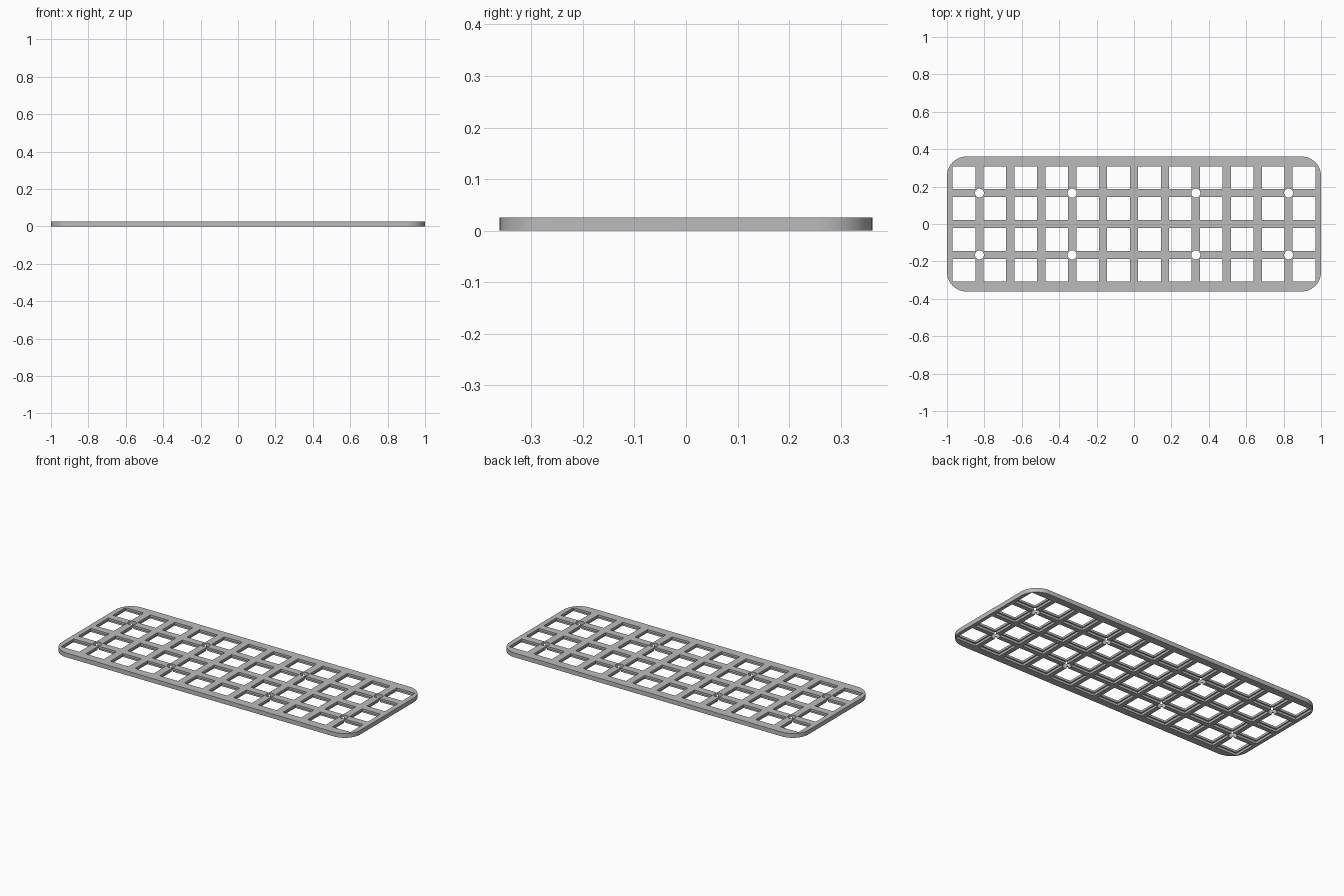
import bpy, bmesh, math
from mathutils import Matrix, Vector

cube = bpy.data.objects.get("Cube")
if cube:
    bpy.data.objects.remove(cube, do_unlink=True)

COLS, ROWS, PITCH = 12, 4, 0.1653
HALF_X, HALF_Y, THICK, CORNER = 1.0, 0.361, 0.026, 0.105
HOLE, POCKET, SCREW_R = 0.1215, 0.138, 0.024

grey = bpy.data.materials.new("plain grey")
grey.use_nodes = True
colour = (0.5, 0.5, 0.5, 1)
grey.diffuse_color = colour
grey.node_tree.nodes["Principled BSDF"].inputs["Base Color"].default_value = colour


def make_object(name, bm):
    bmesh.ops.recalc_face_normals(bm, faces=bm.faces)
    mesh = bpy.data.meshes.new(name)
    bm.to_mesh(mesh)
    bm.free()
    mesh.materials.append(grey)
    obj = bpy.data.objects.new(name, mesh)
    bpy.context.collection.objects.link(obj)
    return obj


def add_boxes(bm, size, bottom, top):
    """One square box at every key position."""
    for c in range(COLS):
        for r in range(ROWS):
            centre = Vector(((c - (COLS - 1) / 2) * PITCH,
                             (r - (ROWS - 1) / 2) * PITCH, (bottom + top) / 2))
            scale = Matrix.Diagonal((size, size, top - bottom, 1))
            bmesh.ops.create_cube(bm, size=1, matrix=Matrix.Translation(centre) @ scale)


# Rounded slab
bm = bmesh.new()
outline = []
STEPS = 16
for q, (sx, sy) in enumerate([(1, 1), (-1, 1), (-1, -1), (1, -1)]):
    for i in range(STEPS + 1):
        a = (q + i / STEPS) * math.pi / 2
        outline.append(bm.verts.new((sx * (HALF_X - CORNER) + CORNER * math.cos(a),
                                     sy * (HALF_Y - CORNER) + CORNER * math.sin(a), 0)))
base = bm.faces.new(outline)
raised = bmesh.ops.extrude_face_region(bm, geom=[base])
bmesh.ops.translate(bm, vec=(0, 0, THICK),
                    verts=[v for v in raised["geom"] if isinstance(v, bmesh.types.BMVert)])
plate = make_object("switch_plate", bm)

# Through openings: square key holes and round screw holes
bm = bmesh.new()
add_boxes(bm, HOLE, -0.1, 0.1)
for x in (-5, -2, 2, 5):
    for y in (-1, 1):
        bmesh.ops.create_cone(bm, cap_ends=True, segments=32, radius1=SCREW_R,
                              radius2=SCREW_R, depth=0.2,
                              matrix=Matrix.Translation((x * PITCH, y * PITCH, 0)))
openings = make_object("opening_cutter", bm)

# Shallow clip recess around each key hole on the underside
bm = bmesh.new()
add_boxes(bm, POCKET, -0.1, THICK / 2)
recesses = make_object("recess_cutter", bm)

bpy.context.view_layer.objects.active = plate
plate.select_set(True)
for cutter in (recesses, openings):
    cutter.hide_render = True
    mod = plate.modifiers.new(cutter.name, "BOOLEAN")
    mod.operation, mod.solver, mod.object = "DIFFERENCE", "EXACT", cutter
    bpy.ops.object.modifier_apply(modifier=mod.name)
    bpy.data.objects.remove(cutter, do_unlink=True)

bpy.ops.object.shade_smooth_by_angle(angle=math.radians(30))
